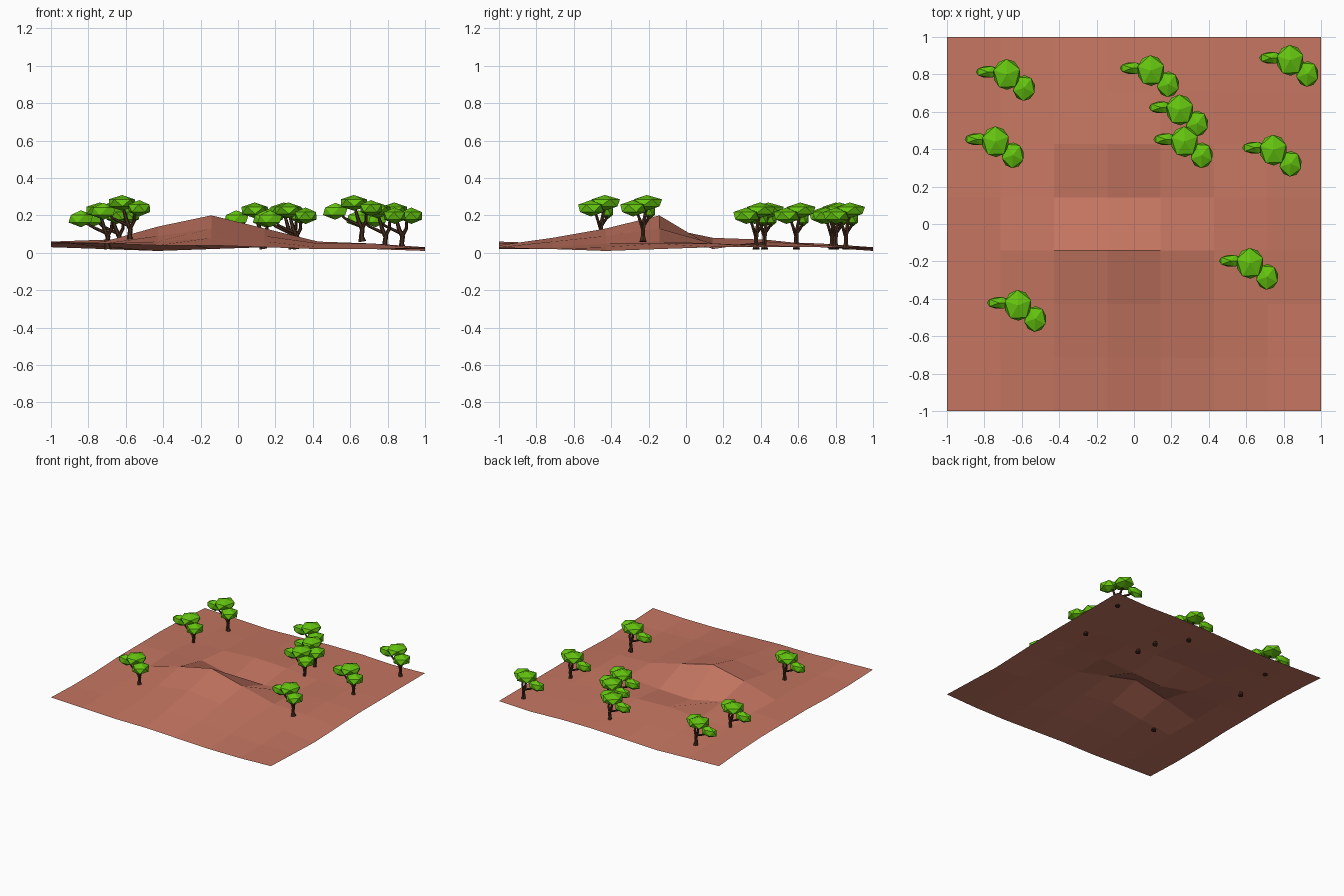
import bpy, bmesh, math
from mathutils import Vector, Matrix

if "Cube" in bpy.data.objects:
    bpy.data.objects.remove(bpy.data.objects["Cube"])

def material(name, rgb):
    m = bpy.data.materials.new(name)
    m.diffuse_color = (*rgb, 1)
    m.use_nodes = True
    m.node_tree.nodes["Principled BSDF"].inputs["Base Color"].default_value = m.diffuse_color
    return m

soil = material("red_soil", (0.56, 0.18, 0.12))
leaf = material("leaf_green", (0.13, 0.56, 0.005))
bark = material("bark_brown", (0.06, 0.025, 0.012))

def finish(bm, name, mat):
    bmesh.ops.recalc_face_normals(bm, faces=bm.faces)
    me = bpy.data.meshes.new(name)
    bm.to_mesh(me)
    bm.free()
    me.materials.append(mat)
    ob = bpy.data.objects.new(name, me)
    bpy.context.collection.objects.link(ob)
    return ob

# Ground: 7 x 7 faceted sheet, heights in hundredths, front row first
rows = ["6 5 4 4 3 2 2 3", "5 5 6 8 6 3 2 2", "5 6 9 13 9 5 3 1", "6 6 14 20 13 6 5 2",
        "6 7 8 2 3 5 5 3", "6 5 5 7 6 4 4 3", "5 3 4 4 4 4 3 3", "3 2 1 2 3 3 2 3"]
bm = bmesh.new()
grid = [[bm.verts.new((-1 + 2 * i / 7, -1 + 2 * j / 7, int(h) / 100))
         for i, h in enumerate(r.split())] for j, r in enumerate(rows)]
for j in range(7):
    for i in range(7):
        bm.faces.new((grid[j][i], grid[j][i + 1], grid[j + 1][i + 1], grid[j + 1][i]))
ground = finish(bm, "ground", soil)
if ground.data.polygons[0].normal.z < 0:
    ground.data.flip_normals()

# Tapered six-sided limb through a few points
def limb(bm, pts, radii):
    rings = []
    pts = [Vector(p) for p in pts]
    for k, (p, r) in enumerate(zip(pts, radii)):
        d = pts[min(k + 1, len(pts) - 1)] - pts[max(k - 1, 0)]
        q = Vector((0, 0, 1)).rotation_difference(d)
        rings.append([bm.verts.new(p + q @ Vector((r * math.cos(a * math.pi / 3),
                      r * math.sin(a * math.pi / 3), 0))) for a in range(6)])
    for a, b in zip(rings, rings[1:]):
        for k in range(6):
            bm.faces.new((a[k], a[(k + 1) % 6], b[(k + 1) % 6], b[k]))
    bm.faces.new(rings[0][::-1])
    bm.faces.new(rings[-1])

# Trunk with three branches
bm = bmesh.new()
limb(bm, [(.045, -.02, 0), (.04, -.02, .03), (.045, -.02, .065), (.025, -.015, .11), (0, 0, .2)],
     [.021, .013, .013, .011, .006])
limb(bm, [(.035, -.018, .085), (-.02, 0, .11), (-.05, .01, .125), (-.09, .015, .17)],
     [.009, .008, .007, .004])
limb(bm, [(.04, -.02, .065), (.065, -.035, .11), (.065, -.045, .14), (.09, -.07, .18)],
     [.011, .009, .008, .004])
trunk = finish(bm, "trunk", bark)

# Crown: three flattened faceted clumps (centre, half sizes, turn)
bm = bmesh.new()
for c, s, turn in [((0, 0, .207), (.082, .092, .042), 20),
                   ((-.1, .013, .162), (.074, .036, .045), 0),
                   ((.092, -.073, .178), (.067, .077, .044), 50)]:
    bmesh.ops.create_icosphere(bm, subdivisions=1, radius=1, matrix=Matrix.Translation(c)
                               @ Matrix.Diagonal((*s, 1)) @ Matrix.Rotation(math.radians(turn), 4, 'Z'))
crown = finish(bm, "crown", leaf)

# Nine identical trees
spots = [(-.68, .80, .02), (.09, .82, .02), (.835, .875, .02), (-.74, .44, .02), (.245, .61, .02),
         (.27, .44, .02), (.745, .395, .02), (-.62, -.435, .06), (.62, -.21, .06)]
for n, p in enumerate(spots):
    for part in (trunk, crown):
        ob = part if n == 0 else bpy.data.objects.new(part.name, part.data)
        if n:
            bpy.context.collection.objects.link(ob)
        ob.location = p
